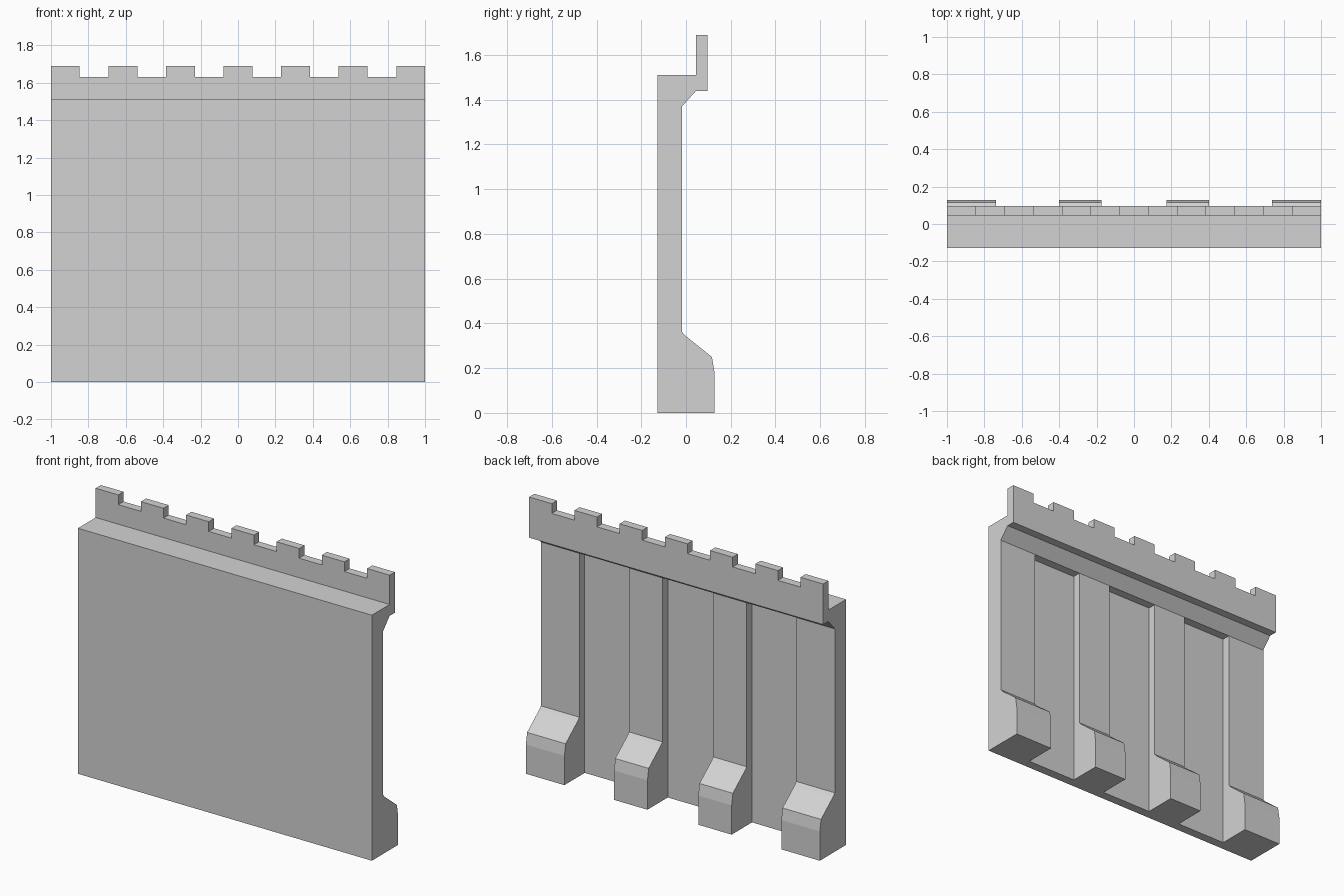
import bpy
import bmesh
from mathutils import Vector

if "Cube" in bpy.data.objects:
    bpy.data.objects.remove(bpy.data.objects["Cube"], do_unlink=True)

stone = bpy.data.materials.new("grey_stone")
stone.use_nodes = True
colour = (0.65, 0.65, 0.65, 1)
stone.diffuse_color = colour
stone.node_tree.nodes["Principled BSDF"].inputs["Base Color"].default_value = colour

FRONT, RECESS, PIER, CORBEL = -0.1275, -0.07, -0.018, 0.045
SOFFIT, WALK = 1.37, 1.51


def extrude(name, points, offset):
    """Make a solid from a flat outline pushed along an offset vector."""
    bm = bmesh.new()
    face = bm.faces.new([bm.verts.new(p) for p in points])
    grown = bmesh.ops.extrude_face_region(bm, geom=[face], use_keep_orig=True)
    moved = [g for g in grown["geom"] if isinstance(g, bmesh.types.BMVert)]
    bmesh.ops.translate(bm, verts=moved, vec=Vector(offset))
    bmesh.ops.recalc_face_normals(bm, faces=bm.faces)
    mesh = bpy.data.meshes.new(name)
    bm.to_mesh(mesh)
    bm.free()
    mesh.materials.append(stone)
    obj = bpy.data.objects.new(name, mesh)
    bpy.context.collection.objects.link(obj)
    return obj


def along_x(name, profile, x0, x1):
    return extrude(name, [(x0, y, z) for y, z in profile], (x1 - x0, 0, 0))


# Wall panel with the walkway and its sloped corbel
along_x("wall_panel", [
    (FRONT, 0), (RECESS, 0), (RECESS, SOFFIT), (PIER, SOFFIT),
    (CORBEL, 1.44), (CORBEL, WALK), (FRONT, WALK)], -1, 1)

# Back piers with buttress feet, mirrored left and right
pier_profile = [
    (RECESS, 0), (0.1275, 0), (0.1275, 0.18), (0.116, 0.25),
    (0, 0.343), (PIER, 0.362), (PIER, SOFFIT), (RECESS, SOFFIT)]
for place, inner, outer in (("inner", 0.173, 0.4), ("outer", 0.738, 1)):
    along_x(f"left_{place}_pier", pier_profile, inner, outer)
    along_x(f"right_{place}_pier", pier_profile, -outer, -inner)

# Parapet: alternating merlons and gaps along the top
outline = [(1, 1.44), (-1, 1.44)]
step = 2 / 13
for i in range(13):
    top = 1.63 if i % 2 else 1.69
    outline += [(-1 + i * step, top), (-1 + (i + 1) * step, top)]
extrude("parapet", [(x, CORBEL, z) for x, z in outline], (0, 0.051, 0))
